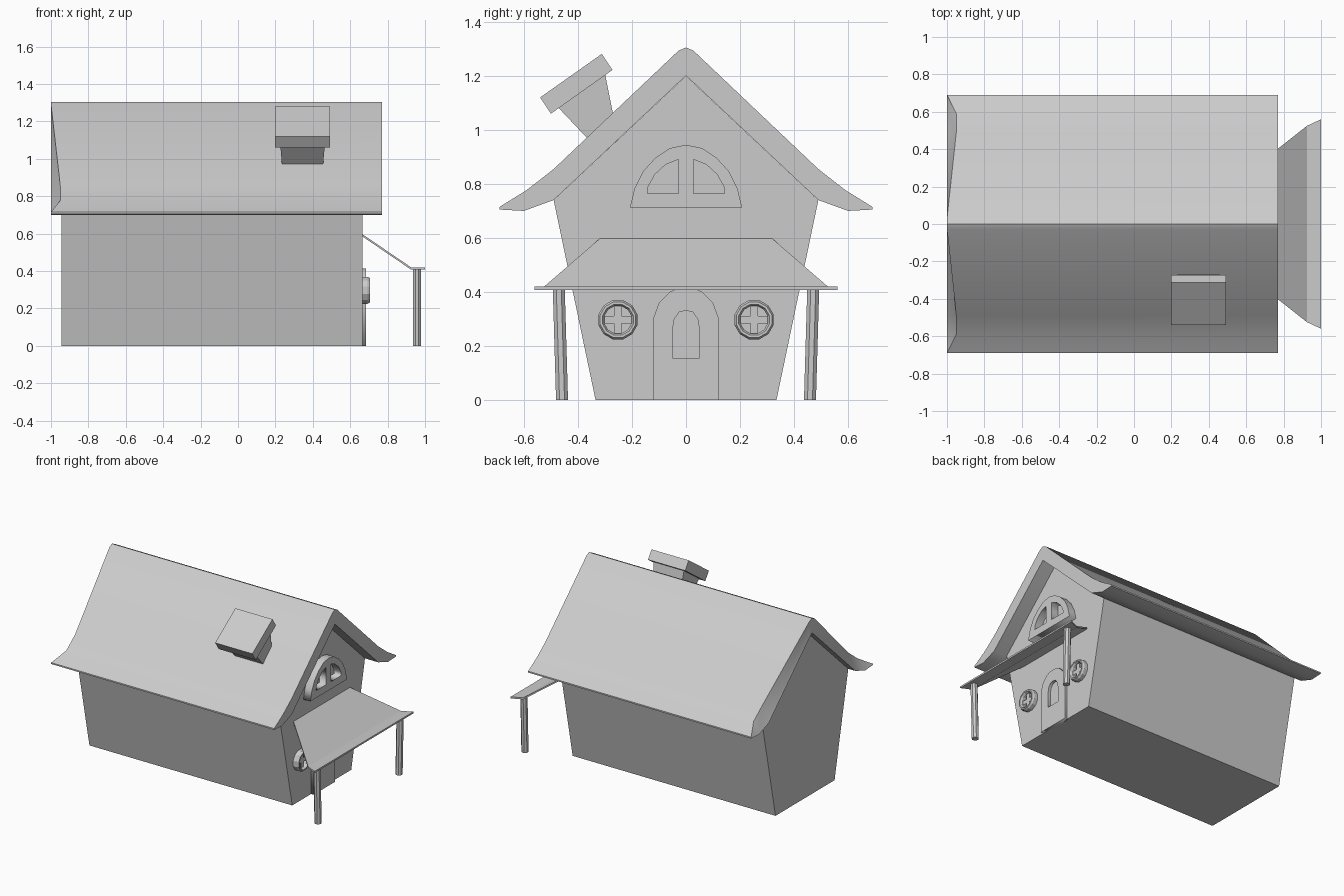
import bpy, bmesh, math
from mathutils import Matrix

if "Cube" in bpy.data.objects:
    bpy.data.objects.remove(bpy.data.objects["Cube"])

# local x, y, z -> world y, z, x : lets profiles be drawn in the gable plane
TO_YZ = Matrix(((0, 0, 1, 0), (1, 0, 0, 0), (0, 1, 0, 0), (0, 0, 0, 1)))


def mesh_object(name, verts, faces):
    bm = bmesh.new()
    vs = [bm.verts.new(v) for v in verts]
    for f in faces:
        bm.faces.new([vs[i] for i in f])
    bmesh.ops.recalc_face_normals(bm, faces=bm.faces)
    me = bpy.data.meshes.new(name)
    bm.to_mesh(me)
    bm.free()
    ob = bpy.data.objects.new(name, me)
    bpy.context.collection.objects.link(ob)
    return ob


def loft(name, sections, closed=False):
    """Skin equal-length vertex loops; cap the ends unless closed."""
    n, m = len(sections[0]), len(sections)
    faces = []
    for s in range(m if closed else m - 1):
        a, b = s * n, (s + 1) % m * n
        faces += [(a + i, a + (i + 1) % n, b + (i + 1) % n, b + i) for i in range(n)]
    if not closed:
        faces += [tuple(range(n)), tuple(range((m - 1) * n, m * n))]
    return mesh_object(name, [v for s in sections for v in s], faces)


def plate(name, loops, x0, x1):
    """Filled (y, z) outlines, holes included, extruded from x0 to x1."""
    cu = bpy.data.curves.new(name + "_outline", 'CURVE')
    cu.dimensions, cu.fill_mode, cu.extrude = '2D', 'BOTH', (x1 - x0) / 2
    for pts in loops:
        sp = cu.splines.new('POLY')
        sp.points.add(len(pts) - 1)
        for p, (y, z) in zip(sp.points, pts):
            p.co = (y, z, 0, 1)
        sp.use_cyclic_u = True
    tmp = bpy.data.objects.new("tmp", cu)
    bpy.context.collection.objects.link(tmp)
    dg = bpy.context.evaluated_depsgraph_get()
    me = bpy.data.meshes.new_from_object(tmp.evaluated_get(dg))
    bpy.data.objects.remove(tmp)
    me.transform(Matrix.Translation(((x0 + x1) / 2, 0, 0)) @ TO_YZ)
    bm = bmesh.new()
    bm.from_mesh(me)
    bmesh.ops.remove_doubles(bm, verts=bm.verts, dist=1e-5)
    bmesh.ops.recalc_face_normals(bm, faces=bm.faces)
    bm.to_mesh(me)
    bm.free()
    ob = bpy.data.objects.new(name, me)
    bpy.context.collection.objects.link(ob)
    return ob


def mirror(half):
    """Right half (y, z) points, bottom to centre, completed on the left."""
    return half + [(-y, z) for y, z in reversed(half) if y > 0]


WALL = 0.665

# House body
body = mirror([(0.335, 0), (0.49, 0.74), (0, 1.2)])
loft("house_body", [[(x, y, z) for y, z in body] for x in (-0.945, WALL)])

# Roof with flared eaves and a hollowed back edge
outer = mirror([(0.69, 0.715), (0.59, 0.777), (0.49, 0.855), (0.028, 1.293), (0, 1.305)])
inner = mirror([(0.69, 0.705), (0.6, 0.7), (0.49, 0.74), (0.028, 1.175), (0, 1.2)])
sections = []
for i, (o, n) in enumerate(zip(outer, inner)):
    back = -0.95 if i in (1, 2, 6, 7) else -1
    sections.append([(back, *o), (0.77, *o), (0.77, *n), (-1, *n)])
roof = loft("roof", sections)
bpy.context.view_layer.objects.active = roof
roof.select_set(True)
bpy.ops.object.shade_smooth_by_angle(angle=math.radians(30))


# Crooked chimney
def rect(x0, x1, a, b):
    return [(x0, *a), (x1, *a), (x1, *b), (x0, *b)]


loft("chimney_shaft", [rect(0.24, 0.45, (-0.31, 0.91), (-0.25, 0.96)),
                       rect(0.225, 0.465, (-0.475, 1.085), (-0.3, 1.208))])
loft("chimney_cap", [rect(0.197, 0.492, (-0.5, 1.06), (-0.272, 1.222)),
                     rect(0.197, 0.492, (-0.54, 1.12), (-0.312, 1.281))])

# Porch canopy
loft("porch_canopy", [[(x, -w, z), (x, w, z), (x, w, z - 0.012), (x, -w, z - 0.012)]
                      for x, w, z in ((WALL, 0.32, 0.597), (0.925, 0.525, 0.42), (1, 0.56, 0.42))])

# Leaning porch posts
for side, s in (("left", -1), ("right", 1)):
    loft("porch_post_" + side, [
        [(0.957 + 0.024 * math.cos(a), s * y + 0.024 * math.sin(a), z)
         for a in [math.tau * (k + 0.5) / 8 for k in range(8)]]
        for y, z in ((0.459, 0), (0.471, 0.41))])

# Arched gable window frame with two quarter openings
pane = [(0.028, 0.765), (0.142, 0.765), (0.14, 0.79), (0.115, 0.835), (0.075, 0.872), (0.028, 0.89)]
frame = mirror([(0.208, 0.712), (0.19, 0.785), (0.16, 0.845), (0.115, 0.895),
                (0.06, 0.932), (0, 0.945)])
plate("gable_window", [frame, pane, [(-y, z) for y, z in pane]], WALL - 0.01, 0.72)

# Arched door with a small opening
door = mirror([(0.12, 0), (0.12, 0.305), (0.1, 0.36), (0.06, 0.4), (0.03, 0.412), (0, 0.414)])
door_pane = mirror([(0.05, 0.155), (0.05, 0.26), (0.043, 0.3), (0.025, 0.325), (0, 0.331)])
plate("door", [door, door_pane], WALL - 0.01, 0.685)

# Round windows: bevelled ring and cross bars
ring = [(0.075, 0.66), (0.075, 0.692), (0.068, 0.705), (0.059, 0.705), (0.052, 0.692), (0.052, 0.66)]
for side, y in (("left", -0.252), ("right", 0.252)):
    loft("round_window_ring_" + side,
         [[(x, y + r * math.cos(a), 0.297 + r * math.sin(a)) for r, x in ring]
          for a in [math.tau * (k + 0.5) / 12 for k in range(12)]], closed=True)
    b, l = 0.014, 0.055
    cross = [(b, b), (b, l), (-b, l), (-b, b), (-l, b), (-l, -b),
             (-b, -b), (-b, -l), (b, -l), (b, -b), (l, -b), (l, b)]
    plate("round_window_cross_" + side, [[(y + u, 0.297 + v) for u, v in cross]], WALL - 0.005, 0.685)
